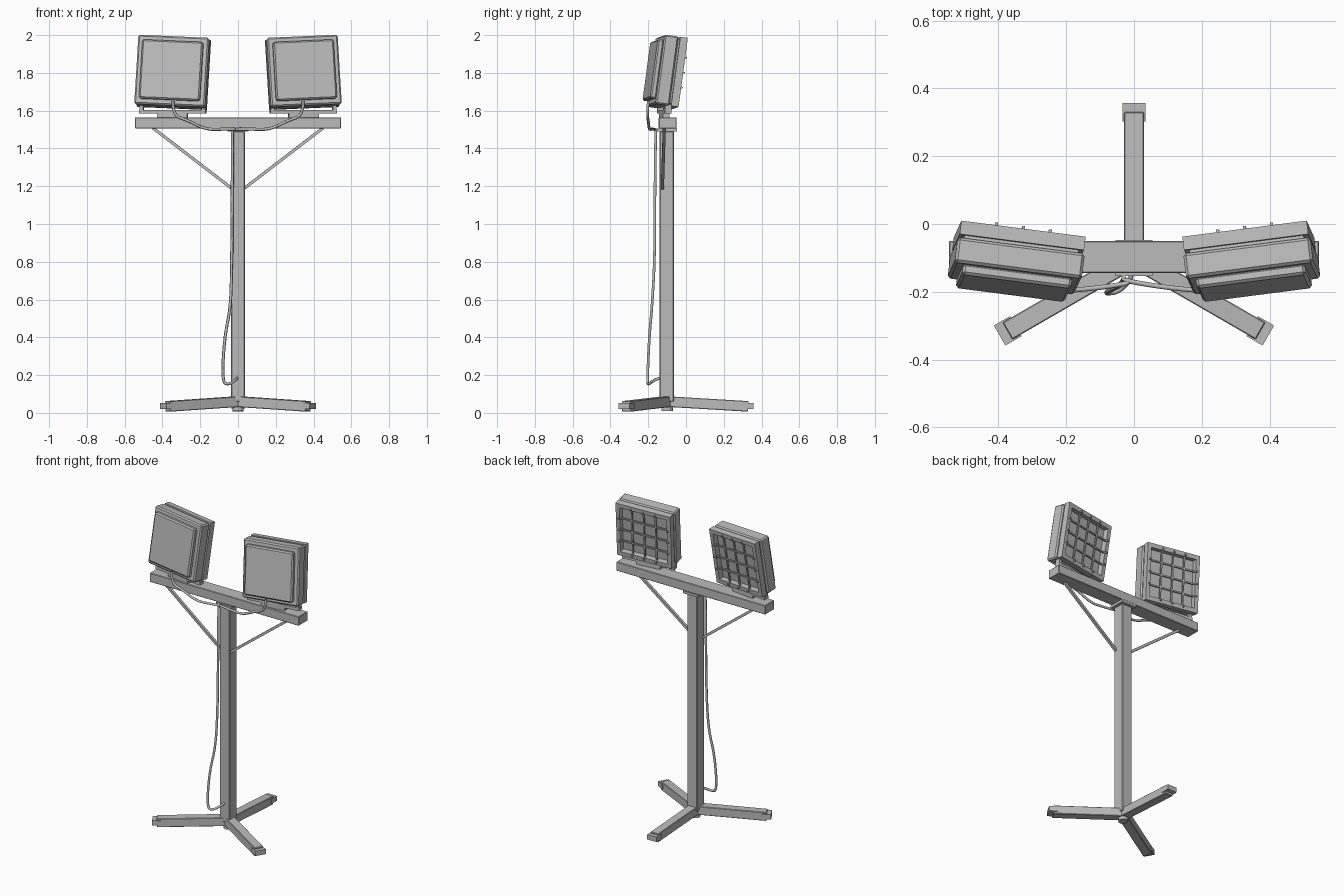
import bpy, bmesh, math
from mathutils import Vector, Matrix

cube = bpy.data.objects.get("Cube")
if cube:
    bpy.data.objects.remove(cube, do_unlink=True)

grey = bpy.data.materials.new("worn_grey_metal")
grey.use_nodes = True
grey.diffuse_color = (0.5, 0.5, 0.5, 1)
grey.node_tree.nodes["Principled BSDF"].inputs["Base Color"].default_value = (0.5, 0.5, 0.5, 1)


def add_object(name, data, matrix=Matrix()):
    data.materials.append(grey)
    obj = bpy.data.objects.new(name, data)
    bpy.context.collection.objects.link(obj)
    obj.matrix_world = matrix
    return obj


def boxes(name, parts, matrix=Matrix(), bevel=0.0):
    """One object made of boxes, each given as (centre, size)."""
    bm = bmesh.new()
    for centre, size in parts:
        m = Matrix.Translation(centre) @ Matrix.Diagonal((*size, 1))
        bmesh.ops.create_cube(bm, size=1, matrix=m)
    mesh = bpy.data.meshes.new(name)
    bm.to_mesh(mesh)
    bm.free()
    obj = add_object(name, mesh, matrix)
    if bevel:
        mod = obj.modifiers.new("Bevel", 'BEVEL')
        mod.width = bevel
        mod.segments = 1
    return obj


def cable(name, points, radius=0.008):
    """Round cable through soft-cornered points."""
    curve = bpy.data.curves.new(name, 'CURVE')
    curve.dimensions = '3D'
    curve.bevel_depth = radius
    curve.bevel_resolution = 1
    curve.resolution_u = 5
    curve.use_fill_caps = True
    spline = curve.splines.new('NURBS')
    spline.points.add(len(points) - 1)
    for p, co in zip(spline.points, points):
        p.co = (*co, 1)
    spline.order_u = 3
    spline.use_endpoint_u = True
    return add_object(name, curve)


# Post, its cap plate and the crossbar
boxes("post", [((0, -0.102, 0.775), (0.074, 0.076, 1.43))], bevel=0.004)
boxes("post_cap", [((0, -0.1, 1.497), (0.11, 0.106, 0.016))])
boxes("crossbar", [((0, -0.097, 1.535), (1.09, 0.095, 0.06))], bevel=0.003)

# Hub bolt under the post
bm = bmesh.new()
bmesh.ops.create_cone(bm, cap_ends=True, segments=12, radius1=0.03, radius2=0.03, depth=0.06)
mesh = bpy.data.meshes.new("hub_bolt")
bm.to_mesh(mesh)
bm.free()
add_object("hub_bolt", mesh, Matrix.Translation((0, -0.1, 0.04)))

# Three sloping legs with flat end caps
for name, angle in (("back", 90), ("left", -30), ("right", 210)):
    turn = Matrix.Translation((0, -0.1, 0)) @ Matrix.Rotation(math.radians(angle), 4, 'Z')
    slope = Matrix.Translation((0, 0, 0.06)) @ Matrix.Rotation(math.radians(3.4), 4, 'Y')
    boxes(name + "_leg", [((0.215, 0, 0), (0.43, 0.058, 0.056))], turn @ slope, 0.003)
    boxes(name + "_leg_cap", [((0.43, 0, 0.037), (0.055, 0.068, 0.032))], turn)


def floodlight(side, s):
    """Floodlight head with lamp cage at the back; s is +1 on the left."""
    place = (Matrix.Translation((s * 0.346, -0.112, 1.805))
             @ Matrix.Rotation(math.radians(7 * s), 4, 'Z')
             @ Matrix.Rotation(math.radians(-8), 4, 'X')
             @ Matrix.Rotation(math.radians(-2.5 * s), 4, 'Y'))
    boxes(side + "_lamp_body", [((0, -0.012, 0), (0.378, 0.075, 0.37))], place, 0.008)
    boxes(side + "_lamp_back_box", [((0, -0.062, 0), (0.325, 0.034, 0.315))], place, 0.008)
    boxes(side + "_lamp_neck", [((0, 0.03, 0), (0.34, 0.02, 0.34))], place)

    # Open rim around the lamp face
    rim = [((d * 0.172, 0.055, 0), (0.026, 0.04, 0.37)) for d in (-1, 1)]
    rim += [((0, 0.055, d * 0.171), (0.318, 0.04, 0.028)) for d in (-1, 1)]
    boxes(side + "_lamp_rim", rim, place)

    # Guard bars with clips over the rim
    bars = []
    for k in (-1, 0, 1):
        o = k * 0.08
        bars.append(((o, 0.066, 0), (0.009, 0.009, 0.32)))
        bars.append(((0, 0.066, o), (0.32, 0.009, 0.009)))
        for d in (-1, 1):
            bars.append(((o, 0.075, d * 0.165), (0.009, 0.02, 0.012)))
            bars.append(((d * 0.165, 0.075, o), (0.012, 0.02, 0.009)))
    boxes(side + "_guard_bars", bars, place)

    # Bracket and swivel between lamp and crossbar
    turn = Matrix.Translation((s * 0.346, -0.115, 0)) @ Matrix.Rotation(math.radians(7 * s), 4, 'Z')
    boxes(side + "_bracket", [((0, 0, 1.594), (0.355, 0.035, 0.02)),
                              ((0, 0, 1.573), (0.16, 0.035, 0.03)),
                              ((-0.165, 0, 1.612), (0.02, 0.035, 0.04)),
                              ((0.165, 0, 1.612), (0.02, 0.035, 0.04))], turn)

    # Diagonal brace from post to crossbar
    a, b = Vector((s * 0.035, -0.125, 1.19)), Vector((s * 0.45, -0.115, 1.508))
    aim = (b - a).to_track_quat('Z', 'Y').to_matrix().to_4x4()
    boxes(side + "_brace", [((0, 0, 0), (0.016, 0.016, (b - a).length))],
          Matrix.Translation((a + b) / 2) @ aim)

    # Lamp cable running to the post
    cable(side + "_lamp_cable", [(s * 0.345, -0.2, 1.65), (s * 0.345, -0.205, 1.575),
                                 (s * 0.27, -0.2, 1.55), (s * 0.17, -0.195, 1.5),
                                 (s * 0.08, -0.185, 1.502), (0, -0.172, 1.502),
                                 (-0.03, -0.165, 1.5)])


floodlight("left", 1)
floodlight("right", -1)

# Main cable down the front of the post
cable("main_cable", [(-0.03, -0.16, 1.505), (-0.03, -0.165, 1.2), (-0.033, -0.165, 0.82),
                     (-0.038, -0.18, 0.56), (-0.072, -0.195, 0.4), (-0.085, -0.205, 0.16),
                     (-0.045, -0.2, 0.15), (-0.005, -0.16, 0.18), (-0.005, -0.13, 0.185)])
